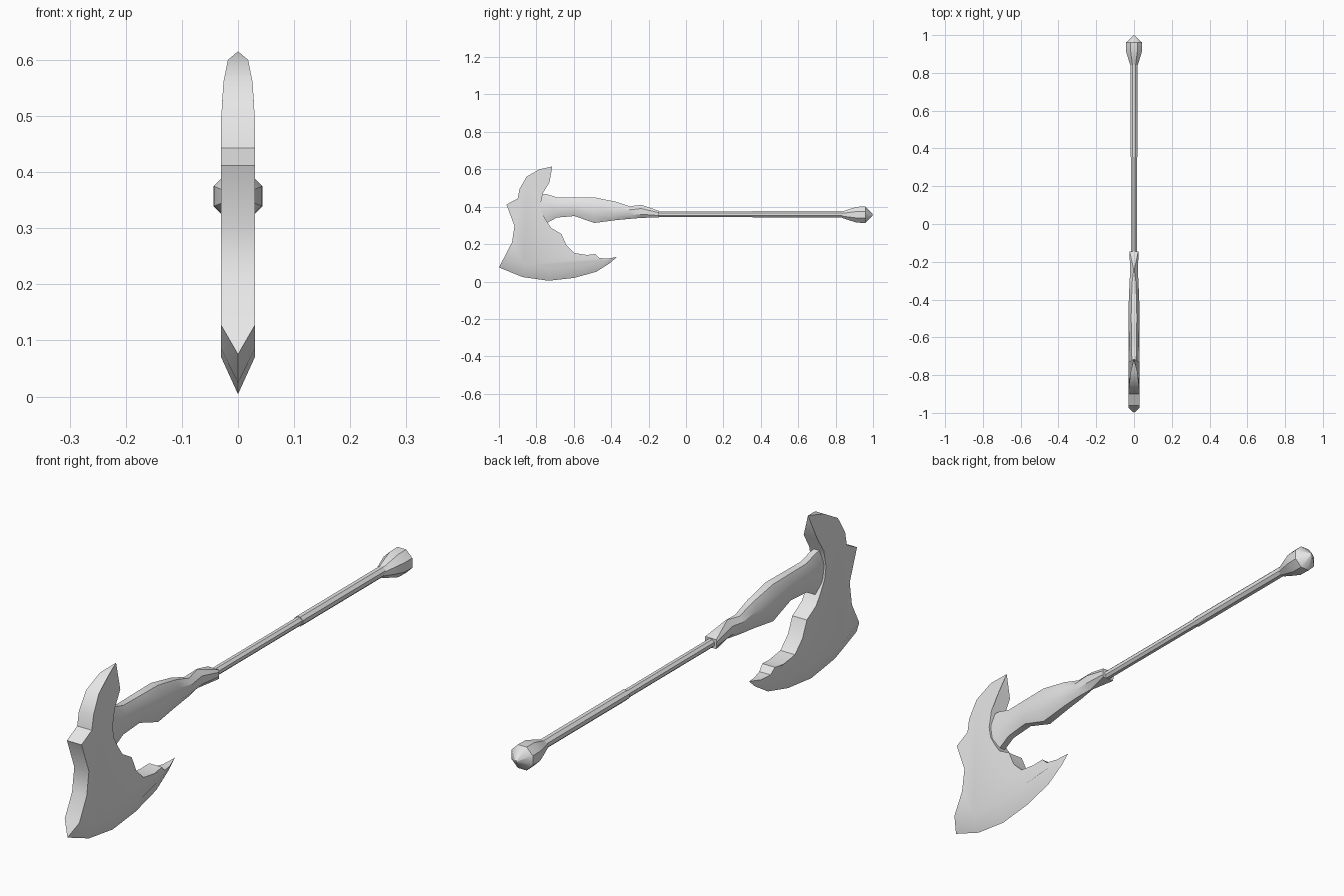
import bpy, bmesh, math

cube = bpy.data.objects.get("Cube")
if cube:
    bpy.data.objects.remove(cube, do_unlink=True)

GREY = (0.8, 0.8, 0.8, 1)
mat = bpy.data.materials.new("plain grey")
mat.use_nodes = True
mat.diffuse_color = GREY
mat.node_tree.nodes["Principled BSDF"].inputs["Base Color"].default_value = GREY


def finish(bm, name):
    bmesh.ops.remove_doubles(bm, verts=bm.verts, dist=0.0005)
    bmesh.ops.recalc_face_normals(bm, faces=bm.faces)
    mesh = bpy.data.meshes.new(name)
    bm.to_mesh(mesh)
    bm.free()
    mesh.materials.append(mat)
    ob = bpy.data.objects.new(name, mesh)
    bpy.context.collection.objects.link(ob)
    bpy.ops.object.select_all(action="DESELECT")
    ob.select_set(True)
    bpy.context.view_layer.objects.active = ob
    bpy.ops.object.shade_smooth_by_angle(angle=math.radians(32))
    return ob


def loft(name, rings):
    """Skin closed rings of points and cap both ends."""
    bm = bmesh.new()
    loops = [[bm.verts.new(p) for p in ring] for ring in rings]
    n = len(loops[0])
    for a, b in zip(loops, loops[1:]):
        for i in range(n):
            j = (i + 1) % n
            bm.faces.new((a[i], a[j], b[j], b[i]))
    bm.faces.new(loops[0])
    bm.faces.new(loops[-1])
    return finish(bm, name)


# Axe head: slab outline (y, z, half thickness), front edge, upper horn, inner curve
T = 0.03
slab = [(-.973, .127, T), (-.93, .21, T), (-.917, .297, T), (-.96, .412, T),
        (-.90, .443, T), (-.89, .495, T), (-.853, .56, .026), (-.783, .60, .018),
        (-.715, .615, 0), (-.73, .53, .028), (-.765, .473, T), (-.778, .41, T),
        (-.77, .365, T), (-.746, .323, T), (-.72, .286, T), (-.666, .254, T),
        (-.64, .195, T), (-.596, .152, T), (-.53, .142, T), (-.484, .147, .026),
        (-.463, .126, .023), (-.42, .122, .014)]
tip = (-.37, .131)
# Sharpened lower edge and the shoulder line where its bevel starts
edge = [(-.404, .10), (-.48, .052), (-.6, .019), (-.735, .004), (-.874, .024), (-1, .075)]
shoulder = [(-.43, .112, .013), (-.50, .098, .022), (-.61, .08, T), (-.735, .07, T), (-.865, .085, T)]

bm = bmesh.new()
tip_v = bm.verts.new((0, *tip))
edge_v = [bm.verts.new((0, *p)) for p in edge]
sides = []
for s in (1, -1):
    sl = [bm.verts.new((s * w, y, z)) for y, z, w in slab]
    sh = [bm.verts.new((s * w, y, z)) for y, z, w in shoulder]
    bm.faces.new(sl + [tip_v] + sh)
    sh.append(sl[0])
    bm.faces.new((tip_v, edge_v[0], sh[0]))
    for i in range(len(sh) - 1):
        bm.faces.new((sh[i], edge_v[i], edge_v[i + 1], sh[i + 1]))
    sides.append(sl)
a, b = sides
for i in range(len(a) - 1):
    bm.faces.new((a[i], a[i + 1], b[i + 1], b[i]))
bm.faces.new((a[0], b[0], edge_v[-1]))
bm.faces.new((a[-1], b[-1], tip_v))
finish(bm, "axe_head")


# Carved socket: eight-sided sections (y, bottom, top, half width, flat share)
def section(y, lo, hi, w, flat):
    t, step = w * flat, (hi - lo) * .28
    return [(t, y, hi), (w, y, hi - step), (w, y, lo + step), (t, y, lo),
            (-t, y, lo), (-w, y, lo + step), (-w, y, hi - step), (-t, y, hi)]


socket = [(-.785, .31, .47, .022, .5), (-.745, .312, .467, .023, .5), (-.69, .342, .45, .024, .5),
          (-.596, .35, .45, .027, .5), (-.49, .313, .45, .030, .5), (-.377, .328, .427, .027, .45),
          (-.30, .335, .402, .023, .4), (-.24, .34, .41, .021, .08), (-.145, .343, .378, .024, .95)]
loft("socket", [section(*s) for s in socket])


# Shaft with a thicker grip and a bulb pommel: (y, radius)
def ring(y, r, n=8, zc=.36):
    turns = [math.tau * (i + .5) / n for i in range(n)]
    return [(r * math.cos(t), y, zc + r * math.sin(t)) for t in turns]


loft("shaft", [ring(y, r) for y, r in [(-.3, .016), (.36, .016)]])
loft("grip", [ring(y, r) for y, r in [(.355, .019), (.85, .019)]])
loft("pommel", [ring(y, r, zc=.357) for y, r in
                [(.835, .019), (.875, .033), (.915, .046), (.96, .047), (.998, .004)]])
